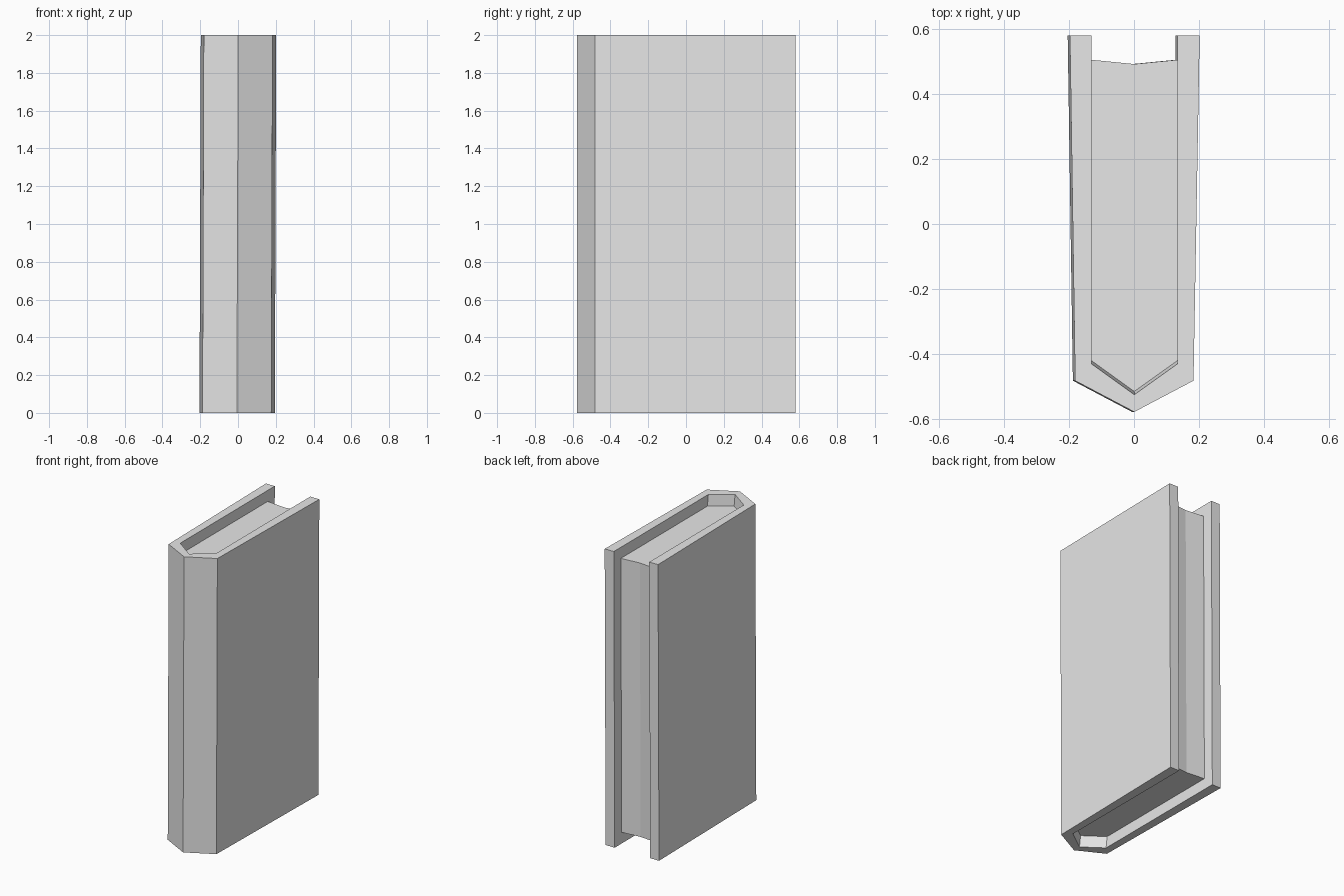
import bpy
import bmesh

cube = bpy.data.objects.get("Cube")
if cube:
    bpy.data.objects.remove(cube, do_unlink=True)

HEIGHT = 2.0
RECESS = 0.075   # how far the pages sit in from the cover's ends
LEAN = 0.007     # slight sideways lean over the full height

grey = bpy.data.materials.new("plain grey")
grey.use_nodes = True
grey.diffuse_color = (0.8, 0.8, 0.8, 1)
grey.node_tree.nodes["Principled BSDF"].inputs["Base Color"].default_value = (0.8, 0.8, 0.8, 1)


def loft(name, sections):
    """Join outlines of equal length, given as (z, points), into a closed solid."""
    bm = bmesh.new()
    rings = []
    for z, points in sections:
        lean = LEAN * (z / HEIGHT - 1)
        rings.append([bm.verts.new((x + lean, y, z)) for x, y in points])
    for low, high in zip(rings, rings[1:]):
        for i in range(len(low)):
            j = (i + 1) % len(low)
            bm.faces.new((low[i], low[j], high[j], high[i]))
    bm.faces.new(rings[0][::-1])
    bm.faces.new(rings[-1])
    bmesh.ops.recalc_face_normals(bm, faces=bm.faces)
    mesh = bpy.data.meshes.new(name)
    bm.to_mesh(mesh)
    bm.free()
    mesh.materials.append(grey)
    obj = bpy.data.objects.new(name, mesh)
    bpy.context.collection.objects.link(obj)
    return obj


def cover_outline(flare):
    """U-shaped cover with a pointed spine; flare widens the hollow forward."""
    return [(-0.197, 0.58), (-0.181, -0.482), (0.001, -0.578), (0.183, -0.482),
            (0.202, 0.58), (0.134, 0.58), (0.134, -0.42 - flare),
            (0.001, -0.515 - flare), (-0.131, -0.42 - flare), (-0.131, 0.58)]


# Cover: boards and spine, with the spine's inside sloping at both ends
loft("book_cover", [(0, cover_outline(0.01)),
                    (RECESS, cover_outline(0)),
                    (HEIGHT - RECESS, cover_outline(0)),
                    (HEIGHT, cover_outline(0.01))])

# Pages: pointed at the spine, hollowed along the opening edge
page_outline = [(-0.131, 0.505), (-0.131, -0.42), (0.001, -0.515),
                (0.134, -0.42), (0.134, 0.505), (0.001, 0.492)]
loft("page_block", [(RECESS, page_outline), (HEIGHT - RECESS, page_outline)])
